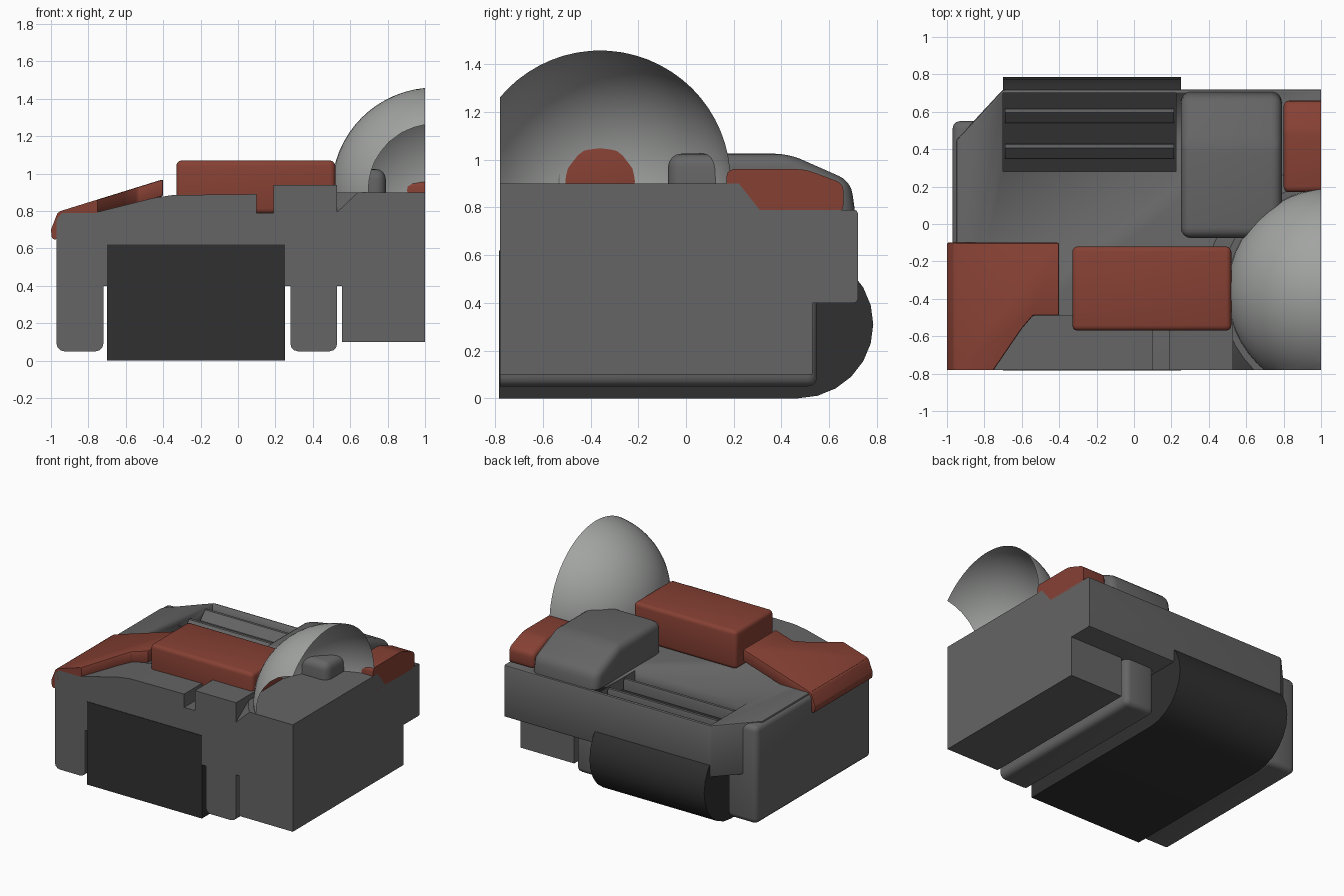
import bpy, bmesh, math
from mathutils import Vector

if "Cube" in bpy.data.objects:
    bpy.data.objects.remove(bpy.data.objects["Cube"])

X_CUT, Y_CUT = 1.0, -0.78     # the model is a section sliced on these planes


def material(name, rgb):
    m = bpy.data.materials.new(name)
    m.diffuse_color = (*rgb, 1)
    m.use_nodes = True
    m.node_tree.nodes["Principled BSDF"].inputs["Base Color"].default_value = m.diffuse_color
    return m


GREY = material("dark grey", (0.13, 0.13, 0.13))
BLACK = material("near black", (0.03, 0.03, 0.03))
RED = material("rust red", (0.24, 0.052, 0.034))
LIGHT = material("light grey", (0.36, 0.37, 0.36))


def slice_plane(bm, co, no, fill=True):
    geom = bm.verts[:] + bm.edges[:] + bm.faces[:]
    cut = bmesh.ops.bisect_plane(bm, geom=geom, plane_co=co, plane_no=no,
                                 clear_outer=True)["geom_cut"]
    edges = [e for e in cut if isinstance(e, bmesh.types.BMEdge)]
    if fill and edges:
        bmesh.ops.holes_fill(bm, edges=edges, sides=0)


def finish(bm, name, mat, fill=True, y_cut=Y_CUT):
    slice_plane(bm, (X_CUT, 0, 0), (1, 0, 0), fill)
    slice_plane(bm, (0, y_cut, 0), (0, -1, 0), fill)
    bmesh.ops.recalc_face_normals(bm, faces=bm.faces[:])
    for f in bm.faces:
        f.smooth = True
    for e in bm.edges:
        e.smooth = len(e.link_faces) == 2 and e.calc_face_angle(0) < math.radians(32)
    me = bpy.data.meshes.new(name)
    bm.to_mesh(me)
    bm.free()
    me.materials.append(mat)
    ob = bpy.data.objects.new(name, me)
    bpy.context.collection.objects.link(ob)
    return ob


def prism(name, pts, axis, lo, hi, mat, bevel=0, seg=3, shape=None, y_cut=Y_CUT):
    """Extrude a 2D outline along an axis, round it, then slice it."""
    place = {"x": lambda a, b, t: (t, a, b),
             "y": lambda a, b, t: (a, t, b),
             "z": lambda a, b, t: (a, b, t)}[axis]
    bm = bmesh.new()
    ends = [[bm.verts.new(place(a, b, t)) for a, b in pts] for t in (lo, hi)]
    bm.faces.new(ends[0])
    bm.faces.new(ends[1][::-1])
    n = len(pts)
    for i in range(n):
        j = (i + 1) % n
        bm.faces.new((ends[0][i], ends[0][j], ends[1][j], ends[1][i]))
    bmesh.ops.recalc_face_normals(bm, faces=bm.faces[:])
    if bevel:
        bmesh.ops.bevel(bm, geom=bm.edges[:], offset=bevel, segments=seg,
                        profile=0.5, affect='EDGES', clamp_overlap=True)
    if shape:
        for v in bm.verts:
            v.co = shape(v.co)
    return finish(bm, name, mat, y_cut=y_cut)


def box(name, x, y, z, mat, bevel=0, seg=3):
    pts = [(x[0], y[0]), (x[1], y[0]), (x[1], y[1]), (x[0], y[1])]
    return prism(name, pts, "z", z[0], z[1], mat, bevel, seg)


# Upper hull with a chamfered rear corner and a recessed vent bay
hull = prism("upper_hull", [(-0.95, -1), (1.2, -1), (1.2, 0.72), (-0.70, 0.72), (-0.95, 0.45)],
             "z", 0.40, 0.79, GREY, 0.014, 2)
cutter = box("vent_cutter", (-0.70, 0.225), (0.28, 0.70), (0.70, 0.95), BLACK)
cutter.hide_render = True
cutter.hide_viewport = True
cutter.display_type = 'WIRE'
mod = hull.modifiers.new("vent bay", 'BOOLEAN')
mod.operation = 'DIFFERENCE'
mod.solver = 'EXACT'
mod.object = cutter
box("vent_floor", (-0.70, 0.225), (0.28, 0.70), (0.695, 0.704), BLACK)
for i, y in enumerate((0.35, 0.54)):
    prism(f"vent_slat_{i + 1}",
          [(y, 0.704), (y, 0.725), (y + 0.055, 0.785), (y + 0.075, 0.785),
           (y + 0.08, 0.77), (y + 0.08, 0.704)], "x", -0.69, 0.215, GREY)

# Lower hull, side skirts
box("lower_hull", (0.555, 1.2), (-1, 0.53), (0.10, 0.45), GREY)
box("outer_skirt", (-0.97, -0.72), (-1, 0.55), (0.05, 0.782), GREY, 0.04)
box("inner_skirt", (0.28, 0.53), (-1, 0.55), (0.05, 0.47), GREY, 0.04)

# Track with a round rear end
arc = [(0.47 + 0.315 * math.sin(a), 0.31 - 0.31 * math.cos(a))
       for a in (math.pi * i / 12 for i in range(13))]
prism("track", [(-1, 0)] + arc + [(-1, 0.62)], "x", -0.70, 0.25, BLACK, y_cut=-0.784)

# Raised front deck, split by a narrow groove
prism("front_deck_left", [(-0.75, 0.78), (-0.75, 0.795), (-0.65, 0.82), (-0.55, 0.845),
                          (-0.45, 0.87), (-0.35, 0.885), (0.10, 0.89), (0.10, 0.78)],
      "y", -1, -0.49, GREY)
box("front_deck_right", (0.19, 0.53), (-1, -0.53), (0.78, 0.94), GREY)

# Turret ring: sloped round base under the dome
bm = bmesh.new()
bmesh.ops.create_cone(bm, cap_ends=True, segments=48, radius1=0.68, radius2=0.585, depth=0.12)
bmesh.ops.translate(bm, verts=bm.verts[:], vec=(1.05, -0.36, 0.84))
finish(bm, "turret_ring", GREY)

# Thin open dome
bm = bmesh.new()
bmesh.ops.create_uvsphere(bm, u_segments=48, v_segments=32, radius=0.55)
bmesh.ops.translate(bm, verts=bm.verts[:], vec=(1.05, -0.36, 0.91))
slice_plane(bm, (0, 0, 0.90), (0, 0, -1), False)
finish(bm, "dome", LIGHT, fill=False)

# Rounded rear stowage box with a sloping back
prism("rear_box", [(-0.075, 0.74), (-0.075, 1.025), (0.43, 1.025), (0.69, 0.91), (0.715, 0.74)],
      "x", 0.25, 0.79, GREY, 0.055, 4)

# Red armour blocks
box("centre_block", (-0.33, 0.52), (-0.57, -0.12), (0.785, 1.07), RED, 0.028)
prism("right_block", [(0.17, 0.78), (0.17, 0.96), (0.50, 0.96), (0.66, 0.90), (0.66, 0.78)],
      "x", 0.80, 1.3, RED, 0.03)

# Sloping red corner plate with its folded outer lip
prism("corner_plate", [(-0.96, -1), (-0.90, -1), (-0.75, -0.78), (-0.60, -0.56), (-0.54, -0.49),
                       (-0.40, -0.49), (-0.40, -0.10), (-0.96, -0.10)],
      "z", -0.09, 0, RED, 0.01, 2,
      shape=lambda c: Vector((c.x, c.y, c.z + 0.97 + 0.31 * (c.x + 0.40))))
prism("corner_plate_lip", [(-0.935, 0.803), (-0.965, 0.79), (-1.0, 0.70), (-0.995, 0.655),
                           (-0.975, 0.645), (-0.935, 0.70)], "y", -1, -0.10, RED, 0.006, 2)
